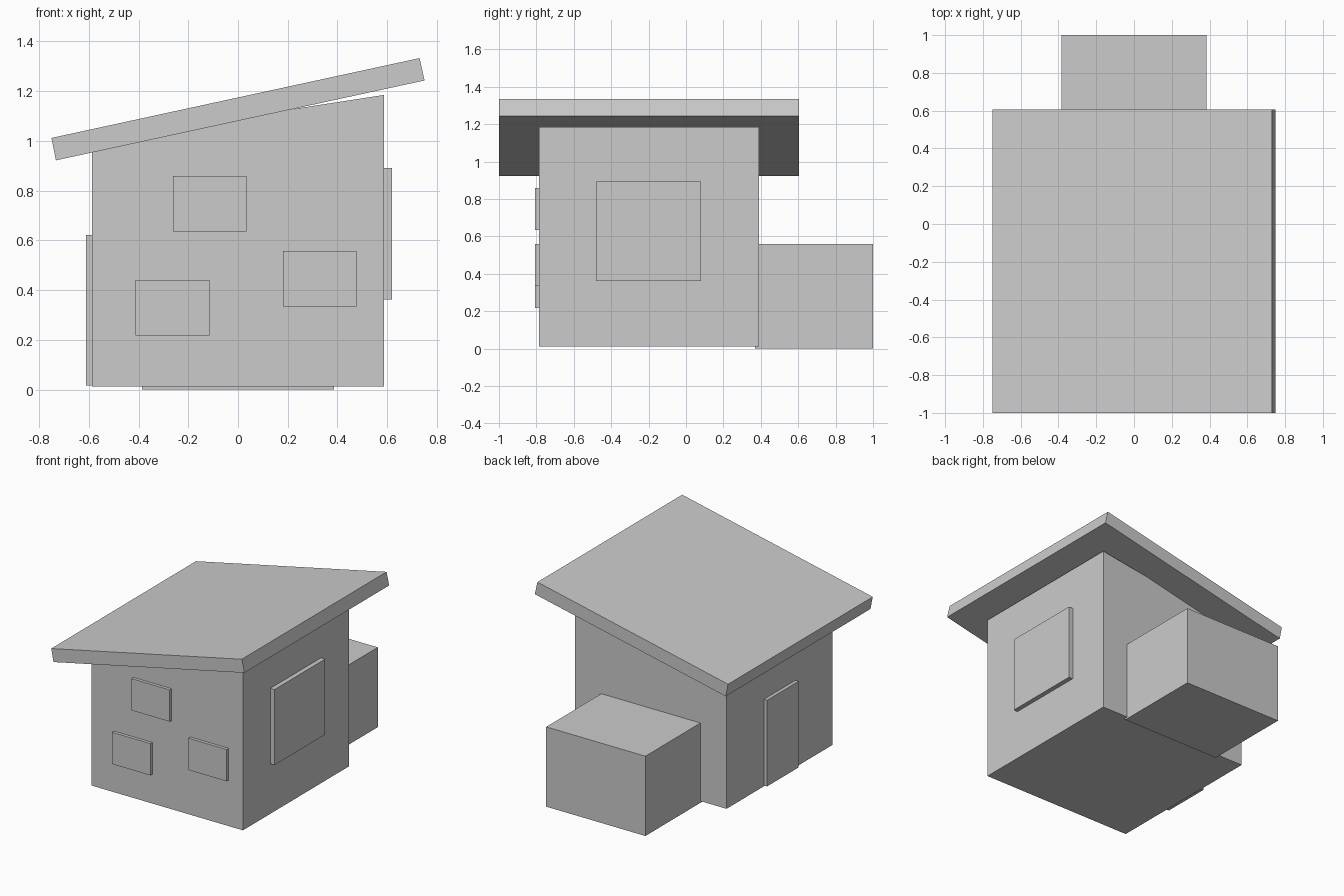
import bpy, bmesh

if "Cube" in bpy.data.objects:
    bpy.data.objects.remove(bpy.data.objects["Cube"])


def prism(name, profile, y0, y1):
    """Extrude an x/z outline from y0 to y1."""
    bm = bmesh.new()
    face = bm.faces.new([bm.verts.new((x, y0, z)) for x, z in profile])
    ext = bmesh.ops.extrude_face_region(bm, geom=[face])
    verts = [g for g in ext["geom"] if isinstance(g, bmesh.types.BMVert)]
    bmesh.ops.translate(bm, verts=verts, vec=(0, y1 - y0, 0))
    bmesh.ops.recalc_face_normals(bm, faces=bm.faces)
    mesh = bpy.data.meshes.new(name)
    bm.to_mesh(mesh)
    bm.free()
    obj = bpy.data.objects.new(name, mesh)
    bpy.context.collection.objects.link(obj)
    return obj


def box(name, x, y, z):
    return prism(name, [(x[0], z[0]), (x[1], z[0]), (x[1], z[1]), (x[0], z[1])], *y)


# House walls with a sloping top that runs up into the roof
prism("house_body", [(-0.588, 0.012), (0.588, 0.012), (0.588, 1.185), (-0.588, 1.003)], -0.785, 0.39)

# Tilted slab roof
prism("roof", [(-0.732, 0.922), (0.75, 1.243), (0.73, 1.333), (-0.75, 1.012)], -1.0, 0.605)

# Rear annex
box("annex", (-0.385, 0.385), (0.37, 1.0), (0.0, 0.56))

# Three small front windows
for i, (x, z) in enumerate([(-0.262, 0.635), (0.18, 0.335), (-0.412, 0.218)]):
    box(f"front_window_{i + 1}", (x, x + 0.297), (-0.807, -0.765), (z, z + 0.223))

# Large window on the right, door on the left
box("right_window", (0.57, 0.62), (-0.48, 0.08), (0.362, 0.892))
box("door", (-0.612, -0.57), (-0.375, -0.025), (0.017, 0.622))
